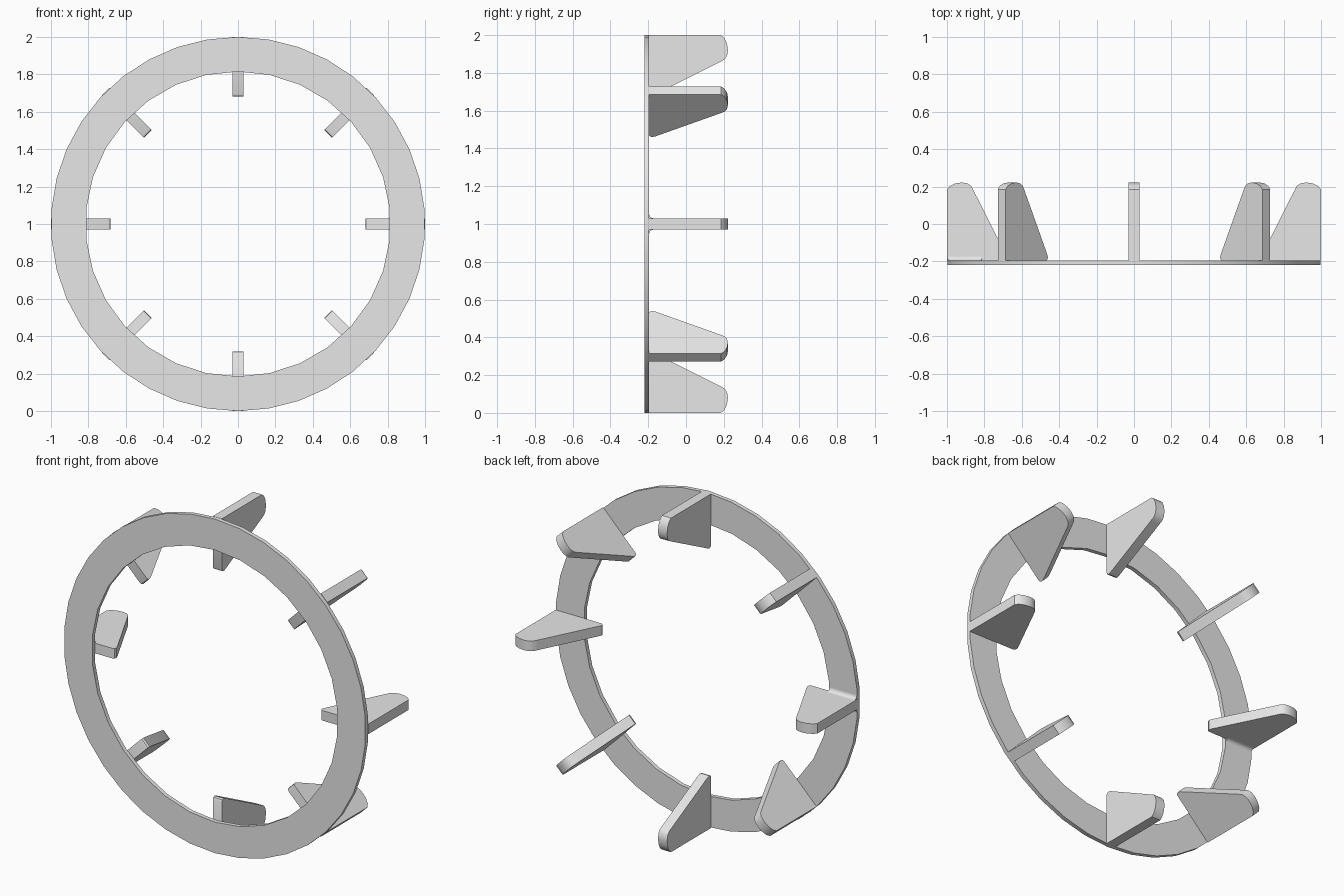
import bpy
import bmesh
from math import sin, cos, pi
from mathutils import Matrix, Vector

cube = bpy.data.objects.get("Cube")
if cube:
    bpy.data.objects.remove(cube, do_unlink=True)

FRONT, BACK = -0.22, -0.195
HALF = 0.03          # half thickness of a fin
CENTRE = Matrix.Translation((0, 0, 1))

grey = bpy.data.materials.new("light_grey")
grey.use_nodes = True
grey.diffuse_color = (0.8, 0.8, 0.8, 1)
grey.node_tree.nodes["Principled BSDF"].inputs["Base Color"].default_value = (0.8, 0.8, 0.8, 1)


def finish(name, bm):
    bmesh.ops.recalc_face_normals(bm, faces=bm.faces)
    mesh = bpy.data.meshes.new(name)
    bm.to_mesh(mesh)
    bm.free()
    mesh.materials.append(grey)
    obj = bpy.data.objects.new(name, mesh)
    bpy.context.collection.objects.link(obj)
    bpy.ops.object.select_all(action='DESELECT')
    obj.select_set(True)
    bpy.context.view_layer.objects.active = obj
    bpy.ops.object.shade_smooth_by_angle(angle=pi / 6)
    return obj


def prism(name, points, offset, matrix):
    """Extrude a closed outline by an offset and place it."""
    bm = bmesh.new()
    face = bm.faces.new([bm.verts.new(p) for p in points])
    made = bmesh.ops.extrude_face_region(bm, geom=[face])["geom"]
    bmesh.ops.translate(bm, vec=offset, verts=[v for v in made if isinstance(v, bmesh.types.BMVert)])
    bmesh.ops.transform(bm, matrix=matrix, verts=bm.verts)
    return finish(name, bm)


# Flat ring: outer and inner circles filled, then thickened
bm = bmesh.new()
for radius, sides in ((1.0, 38), (0.815, 30)):
    loop = [bm.verts.new((radius * sin(2 * pi * i / sides), FRONT,
                          1 + radius * cos(2 * pi * i / sides))) for i in range(sides)]
    for a, b in zip(loop, loop[1:] + loop[:1]):
        bm.edges.new((a, b))
bmesh.ops.triangle_fill(bm, use_beauty=True, edges=bm.edges[:], normal=(0, -1, 0))
made = bmesh.ops.extrude_face_region(bm, geom=bm.faces[:])["geom"]
bmesh.ops.translate(bm, vec=(0, BACK - FRONT, 0),
                    verts=[v for v in made if isinstance(v, bmesh.types.BMVert)])
finish("ring", bm)

# Eight radial fins with rounded tips, outline given as (radius, depth)
outline = [(1.0, BACK), (1.0, 0.185), (0.985, 0.203), (0.955, 0.217), (0.92, 0.222),
           (0.89, 0.217), (0.87, 0.203), (0.857, 0.178), (0.687, -0.16),
           (0.681, -0.178), (0.685, -0.19), (0.695, BACK)]
for i in range(8):
    turn = CENTRE @ Matrix.Rotation(i * pi / 4, 4, 'Y')
    prism(f"fin_{i + 1}", [(r, y, -HALF) for r, y in outline], Vector((0, 0, 2 * HALF)), turn)

# Small concave fillets at the root of the right fin
size = 0.022
for side, name in ((1, "upper"), (-1, "lower")):
    curve = [(size * (1 - sin(a)), size * (1 - cos(a))) for a in (k * pi / 10 for k in range(6))]
    points = [(-0.815, BACK, side * HALF)]
    points += [(-0.815, BACK + h, side * (HALF + w)) for w, h in curve]
    prism(f"{name}_root_fillet", points, Vector((-0.18, 0, 0)), CENTRE)
